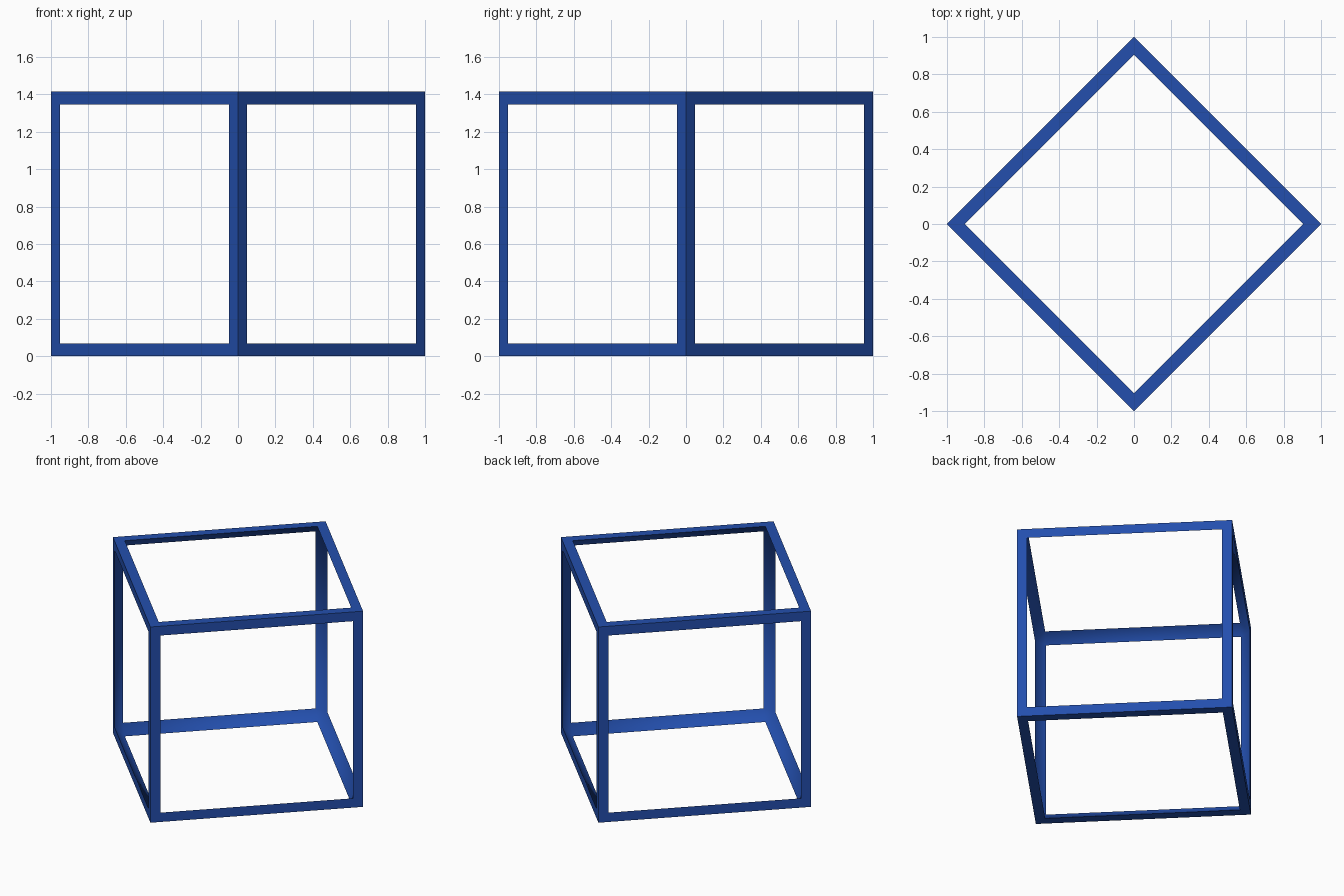
import bpy
import bmesh
from math import radians, sqrt
from mathutils import Matrix

default = bpy.data.objects.get("Cube")
if default:
    bpy.data.objects.remove(default, do_unlink=True)

SIDE = sqrt(2)
BAR = 0.067

blue = bpy.data.materials.new("deep_blue")
blue.use_nodes = True
colour = (0.017, 0.078, 0.42, 1)
blue.diffuse_color = colour
blue.node_tree.nodes["Principled BSDF"].inputs["Base Color"].default_value = colour

bm = bmesh.new()

# Inner skin: a bevelled cube keeps only its sloped faces, turned inwards
bmesh.ops.create_cube(bm, size=SIDE)
bmesh.ops.bevel(bm, geom=bm.edges[:], offset=BAR, offset_type='OFFSET',
                segments=1, affect='EDGES')
bm.normal_update()
openings = [f for f in bm.faces if max(abs(c) for c in f.normal) > 0.99]
bmesh.ops.delete(bm, geom=openings, context='FACES')
bmesh.ops.reverse_faces(bm, faces=bm.faces[:])

# Outer skin: each cube side is inset and its middle opened
outer = bmesh.ops.create_cube(bm, size=SIDE)["verts"]
sides = list({f for v in outer for f in v.link_faces})
bmesh.ops.inset_individual(bm, faces=sides, thickness=BAR, use_even_offset=True)
bmesh.ops.delete(bm, geom=sides, context='FACES')
bmesh.ops.remove_doubles(bm, verts=bm.verts[:], dist=0.001)

# Stand the frame on the ground with one corner post facing front
bm.transform(Matrix.Translation((0, 0, SIDE / 2)) @ Matrix.Rotation(radians(45), 4, 'Z'))

mesh = bpy.data.meshes.new("cube_frame")
bm.to_mesh(mesh)
bm.free()
mesh.materials.append(blue)
frame = bpy.data.objects.new("cube_frame", mesh)
bpy.context.collection.objects.link(frame)

# Soft inner corners, crisp outer edges
bpy.ops.object.select_all(action='DESELECT')
frame.select_set(True)
bpy.context.view_layer.objects.active = frame
bpy.ops.object.shade_smooth_by_angle(angle=radians(40))
